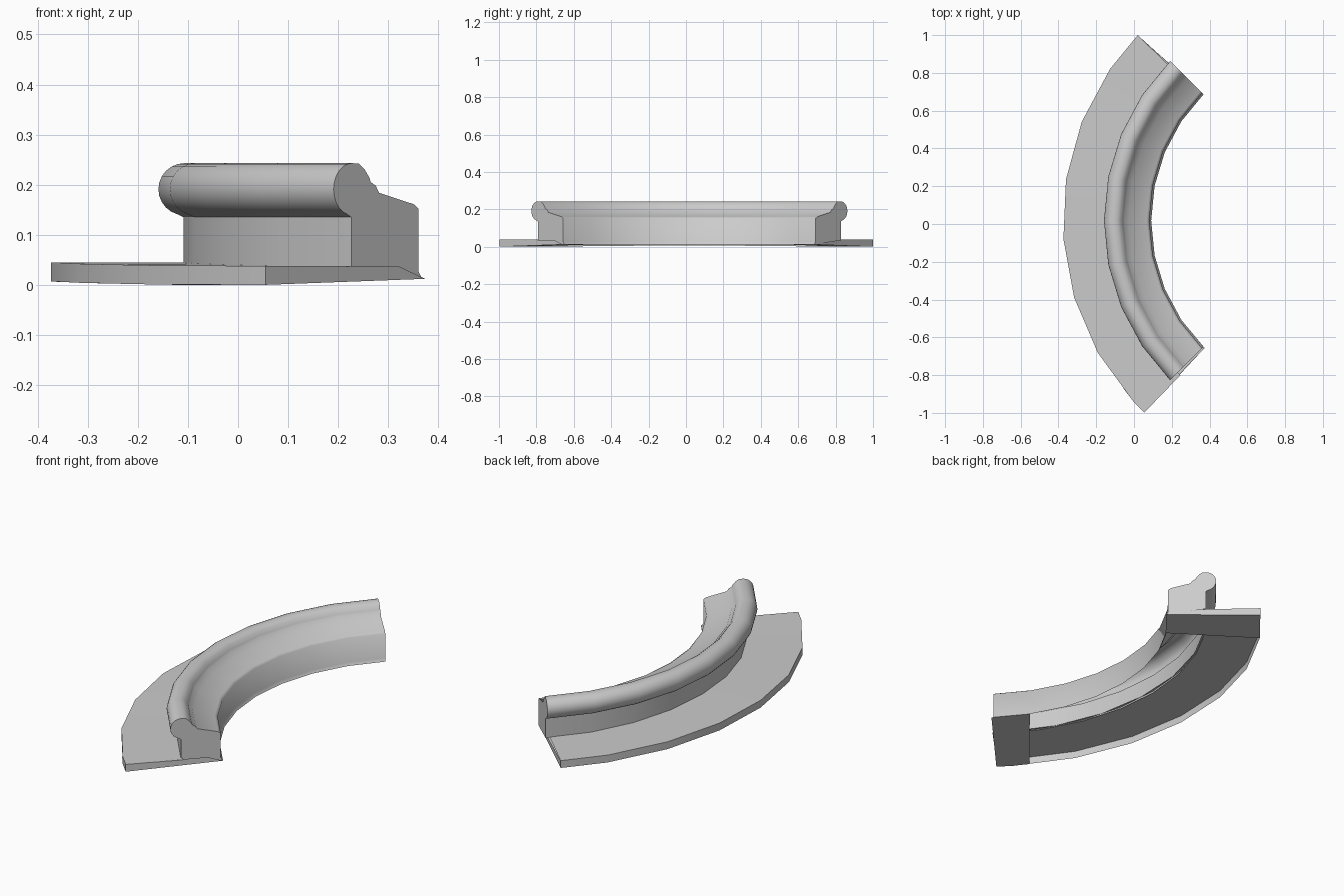
import bpy, bmesh, math
from mathutils import Vector

cube = bpy.data.objects.get("Cube")
if cube:
    bpy.data.objects.remove(cube, do_unlink=True)

CENTRE = Vector((1.036, 0.018, 0))
OUTER, INNER, FOOT = 1.413, 0.945, 0.012

stone = bpy.data.materials.new("grey_stone")
stone.use_nodes = True
GREY = (0.6, 0.6, 0.6, 1)
stone.diffuse_color = GREY
stone.node_tree.nodes["Principled BSDF"].inputs["Base Color"].default_value = GREY


def polar(radius, angle, z):
    t = math.radians(angle)
    return CENTRE + Vector((-radius * math.cos(t), radius * math.sin(t), z))


def finish(bm, name):
    mesh = bpy.data.meshes.new(name)
    bm.to_mesh(mesh)
    bm.free()
    mesh.materials.append(stone)
    obj = bpy.data.objects.new(name, mesh)
    bpy.context.collection.objects.link(obj)
    bpy.ops.object.select_all(action='DESELECT')
    obj.select_set(True)
    bpy.context.view_layer.objects.active = obj
    bpy.ops.object.shade_smooth_by_angle(angle=math.radians(60))


def sweep(name, profile, angles, lift=0.0, capped=False):
    """Sweep an open (radius, height) profile round the shared centre."""
    bm = bmesh.new()
    rings = []
    for a in angles:
        rise = lift * max(0, 1 - abs(a) / 35)
        rings.append([bm.verts.new(polar(r, a, z + rise)) for r, z in profile])
    for a, b in zip(rings, rings[1:]):
        for i in range(len(profile) - 1):
            bm.faces.new((a[i], b[i], b[i + 1], a[i + 1]))
    if capped:
        bm.faces.new(rings[0])
        bm.faces.new(reversed(rings[-1]))
    finish(bm, name)


def plate(name, points):
    """A single flat panel through (radius, angle, height) points."""
    bm = bmesh.new()
    bm.faces.new([bm.verts.new(polar(*p)) for p in points])
    finish(bm, name)


# Broad paving slab: outer rim and top, hollow below
slab_angles = [44] + [34.6 - 12.85 * i for i in range(7)] + [-46]
sweep("slab_shell", [(OUTER, 0), (OUTER, 0.038), (1.138, 0.037)],
      slab_angles, lift=0.008)

# Flat strips closing the underside at each end
plate("back_underside", [(OUTER, 44, 0), (INNER, 44.8, FOOT),
                         (INNER, 33.75, FOOT), (OUTER, 34.6, 0)])
plate("front_underside", [(OUTER, -46, 0), (OUTER, -42.8, 0), (1.408, -39.2, 0),
                          (INNER, -33.75, FOOT), (INNER, -45.5, FOOT)])

# Wedge-shaped slab ends
for name, outer_angle, inner_angle in (("back_end", 44, 44.8), ("front_end", -46, -45.5)):
    plate(name, [(OUTER, outer_angle, 0), (OUTER, outer_angle, 0.038),
                 (1.02, inner_angle, 0.037), (INNER, inner_angle, FOOT)])

# Raised coping: round outer nosing, small step, sloped top, flared foot
nosing = [(1.143 + 0.052 * math.cos(math.radians(a)),
           0.191 + 0.052 * math.sin(math.radians(a))) for a in range(-75, 91, 15)]
coping = [(1.145, 0.034), (1.145, 0.135)] + nosing + [
    (1.124, 0.242), (1.108, 0.231), (1.094, 0.214), (1.09, 0.205),
    (1.076, 0.198), (1.067, 0.184), (0.969, 0.161), (0.955, 0.152),
    (0.955, 0.026), (INNER, FOOT)]
sweep("coping", coping, [-45 + 11.25 * i for i in range(9)], capped=True)
